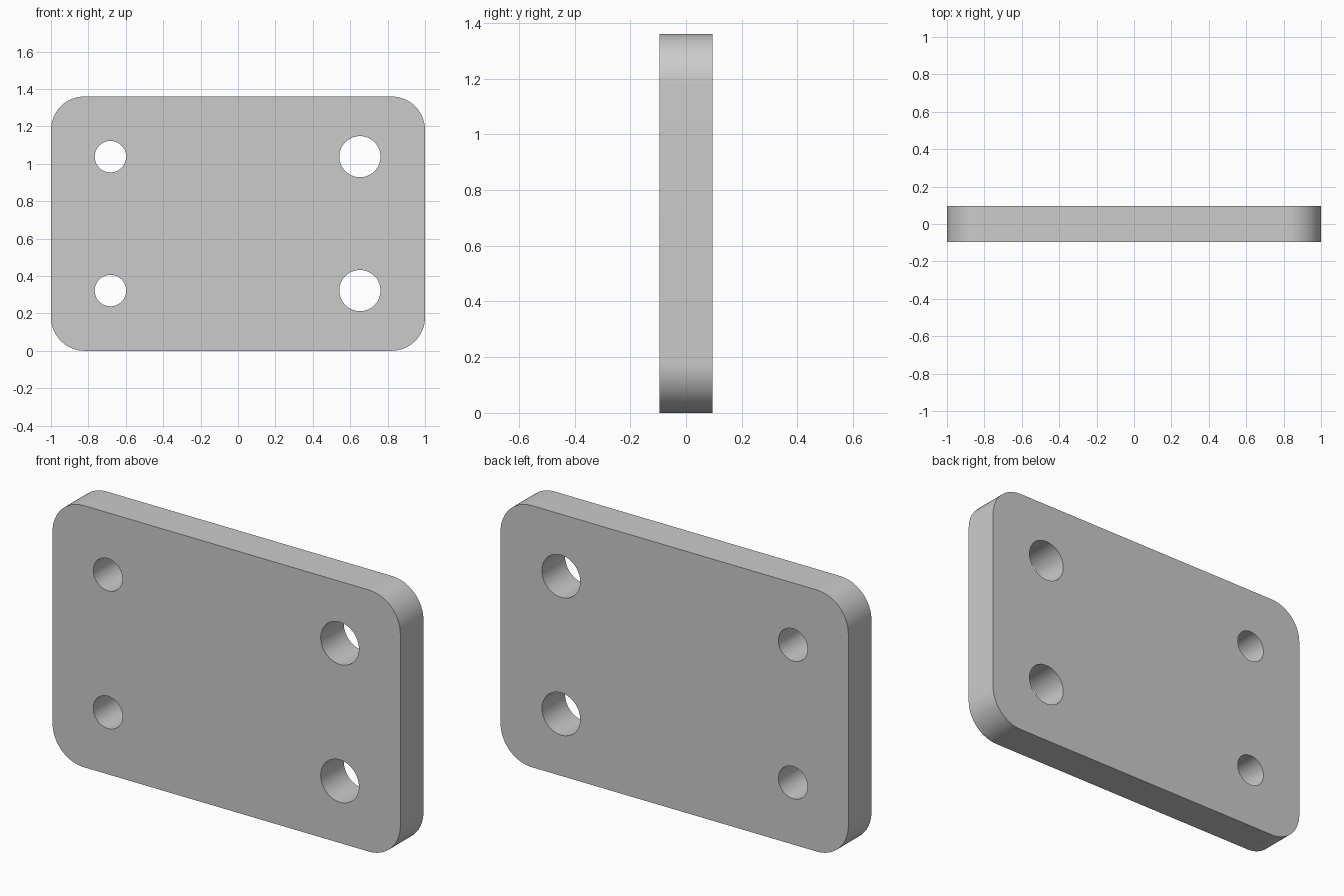
import bpy, bmesh, math
from mathutils import Matrix

if "Cube" in bpy.data.objects:
    bpy.data.objects.remove(bpy.data.objects["Cube"])

W, T, H = 2.0, 0.19, 1.36      # width, thickness, height
CORNER = 0.18

# Plate: box with its four front-to-back edges rounded
bm = bmesh.new()
bmesh.ops.create_cube(bm, size=1, matrix=Matrix.Translation((0, 0, H / 2)) @ Matrix.Diagonal((W, T, H, 1)))
edges = [e for e in bm.edges if abs(e.verts[0].co.y - e.verts[1].co.y) > 0.01]
bmesh.ops.bevel(bm, geom=edges, offset=CORNER, segments=16, profile=0.5, affect='EDGES')
mesh = bpy.data.meshes.new("mounting_plate")
bm.to_mesh(mesh)
bm.free()
plate = bpy.data.objects.new("mounting_plate", mesh)
bpy.context.collection.objects.link(plate)


def drill(x, z, r):
    """Cut a round hole straight through the plate."""
    bpy.ops.mesh.primitive_cylinder_add(vertices=64, radius=r, depth=T * 3,
                                        location=(x, 0, z), rotation=(math.pi / 2, 0, 0))
    cutter = bpy.context.object
    cutter.name = "hole_cutter"
    cutter.hide_render = True
    bpy.context.view_layer.objects.active = plate
    mod = plate.modifiers.new("hole", 'BOOLEAN')
    mod.operation = 'DIFFERENCE'
    mod.solver = 'EXACT'
    mod.object = cutter
    bpy.ops.object.modifier_apply(modifier=mod.name)
    bpy.data.objects.remove(cutter)


# Small holes on the left, large holes on the right
for z in (0.322, 1.038):
    drill(-0.682, z, 0.084)
    drill(0.652, z, 0.11)

# Smooth rounded walls, crisp rims
bpy.ops.object.select_all(action='DESELECT')
plate.select_set(True)
bpy.context.view_layer.objects.active = plate
bpy.ops.object.shade_smooth_by_angle(angle=math.radians(30))
